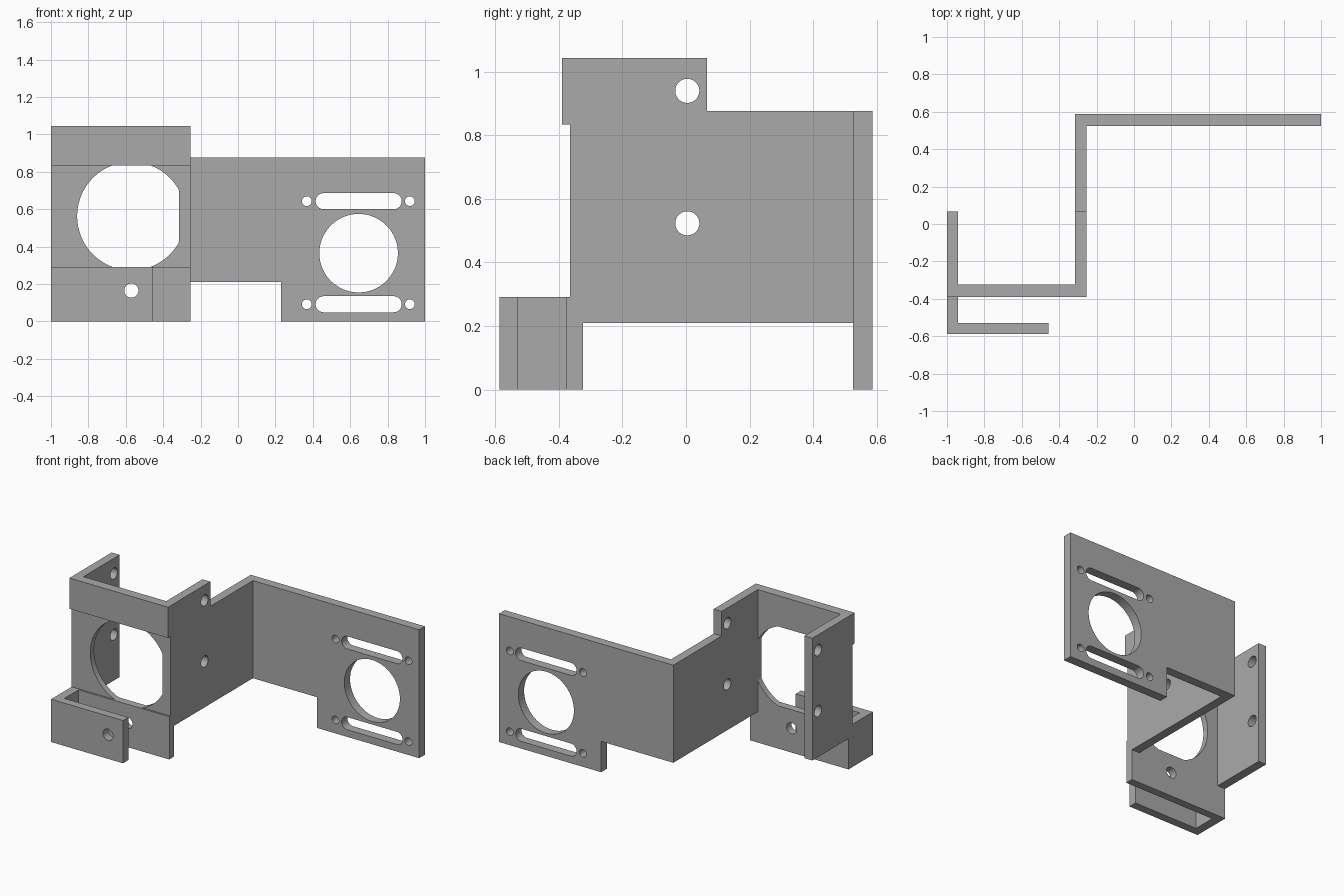
import bpy
import bmesh
from math import cos, sin, pi
from mathutils import Vector

cube = bpy.data.objects.get("Cube")
if cube:
    bpy.data.objects.remove(cube, do_unlink=True)

grey = bpy.data.materials.new("plain grey")
grey.use_nodes = True
colour = (0.40, 0.40, 0.40, 1)
grey.diffuse_color = colour
grey.node_tree.nodes["Principled BSDF"].inputs["Base Color"].default_value = colour


def extrude(name, outline, axis, low, high):
    """Extrude a flat outline along x (outline is y, z) or along y (outline is x, z)."""
    def place(p, d):
        return (d, p[0], p[1]) if axis == "x" else (p[0], d, p[1])
    bm = bmesh.new()
    face = bm.faces.new([bm.verts.new(place(p, low)) for p in outline])
    grown = bmesh.ops.extrude_face_region(bm, geom=[face])
    shift = Vector(place((0, 0), high - low))
    bmesh.ops.translate(bm, vec=shift,
                        verts=[v for v in grown["geom"] if isinstance(v, bmesh.types.BMVert)])
    bmesh.ops.recalc_face_normals(bm, faces=bm.faces)
    mesh = bpy.data.meshes.new(name)
    bm.to_mesh(mesh)
    bm.free()
    mesh.materials.append(grey)
    obj = bpy.data.objects.new(name, mesh)
    bpy.context.collection.objects.link(obj)
    return obj


def rect(a0, a1, z0, z1):
    return [(a0, z0), (a1, z0), (a1, z1), (a0, z1)]


def slot(a, z, r, half=0.0, n=64):
    """Round hole outline, stretched sideways when half is above zero."""
    points = []
    for i in range(n):
        t = 2 * pi * (i + 0.5) / n
        points.append((a + r * cos(t) + (half if cos(t) > 0 else -half), z + r * sin(t)))
    return points


def drill(obj, axis, holes):
    """Cut the hole outlines through a plate and bake the result."""
    for hole in holes:
        cutter = extrude("cutter", hole, axis, -1.5, 1.5)
        cutter.hide_render = True
        mod = obj.modifiers.new("hole", "BOOLEAN")
        mod.operation = "DIFFERENCE"
        mod.solver = "EXACT"
        mod.object = cutter
        bpy.context.view_layer.update()
        baked = bpy.data.meshes.new_from_object(
            obj.evaluated_get(bpy.context.evaluated_depsgraph_get()))
        obj.modifiers.clear()
        obj.data = baked
        bpy.data.objects.remove(cutter, do_unlink=True)


# Shared levels
LEFT, RIGHT, T = -1.0, -0.255, 0.06
INNER = RIGHT - T
BACK0, BACK1 = 0.525, 0.587
FACE = -0.324
BASE, LOW, HIGH, TOP, PLATE_TOP = 0.21, 0.292, 0.834, 1.044, 0.876
screw_holes = [slot(0.004, z, 0.038, n=32) for z in (0.523, 0.94)]
clamp_hole = slot(-0.57, 0.165, 0.038, n=32)

# Back plate with motor opening, slots and screw holes
back = extrude("back_plate", [(INNER, BASE), (0.23, BASE), (0.23, 0), (1, 0),
                              (1, PLATE_TOP), (INNER, PLATE_TOP)], "y", BACK0, BACK1)
openings = [slot(0.645, 0.365, 0.21)]
for z in (0.092, 0.643):
    openings.append(slot(0.645, z, 0.043, 0.187))
    openings += [slot(x, z, 0.026, n=32) for x in (0.368, 0.919)]
drill(back, "y", openings)

# Wall joining the back plate to the front frame
wall = extrude("middle_wall", [(BACK0, BASE), (BACK0, PLATE_TOP), (0.066, PLATE_TOP),
                               (0.066, TOP), (FACE, TOP), (FACE, HIGH), (-0.365, HIGH),
                               (-0.365, LOW), (FACE, LOW), (FACE, BASE)], "x", INNER, RIGHT)
drill(wall, "x", screw_holes)

# Side flange parallel to the wall
flange = extrude("side_flange", rect(FACE, 0.066, BASE, TOP), "x", LEFT, LEFT + T)
drill(flange, "x", screw_holes)

# Front frame: thick top band, thin pierced panel, lower band
extrude("front_top_band", rect(LEFT, RIGHT, HIGH, TOP), "y", -0.39, FACE)
panel = extrude("front_panel", rect(LEFT, INNER, LOW, HIGH), "y", -0.365, FACE)
drill(panel, "y", [slot(-0.57, 0.563, 0.29, n=96)])
lower = extrude("front_lower_band", rect(LEFT, RIGHT, 0, LOW), "y", -0.377, FACE)
drill(lower, "y", [clamp_hole])

# Hooked clamp in front
extrude("clamp_side", rect(-0.53, -0.377, 0, LOW), "x", LEFT, LEFT + T)
lip = extrude("clamp_lip", rect(LEFT, -0.457, 0, LOW), "y", -0.587, -0.53)
drill(lip, "y", [clamp_hole])
